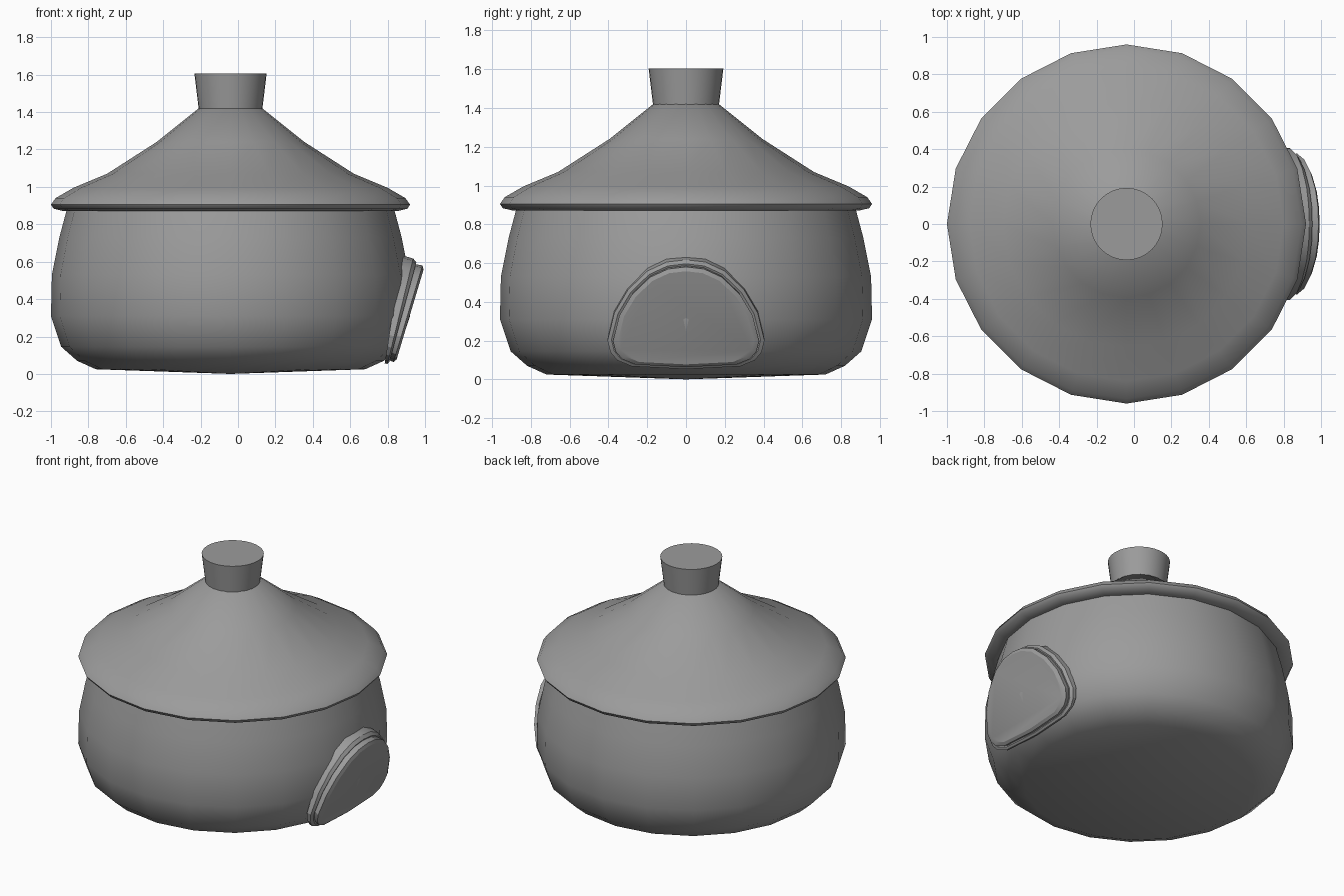
import bpy, bmesh, math
from mathutils import Vector

cube = bpy.data.objects.get("Cube")
if cube:
    bpy.data.objects.remove(cube, do_unlink=True)

grey = bpy.data.materials.new("plain_grey")
grey.use_nodes = True
colour = (0.33, 0.33, 0.33, 1)
grey.diffuse_color = colour
grey.node_tree.nodes["Principled BSDF"].inputs["Base Color"].default_value = colour

CENTRE_X = -0.04


def loft(name, rings, smooth_angle):
    """Skin a list of closed rings; a ring of one point is a tip, other ends are capped."""
    bm = bmesh.new()
    loops = [[bm.verts.new(p) for p in ring] for ring in rings]
    for a, b in zip(loops, loops[1:]):
        n = max(len(a), len(b))
        for i in range(n):
            j = (i + 1) % n
            if len(a) == 1:
                bm.faces.new((a[0], b[j], b[i]))
            else:
                bm.faces.new((a[i], a[j], b[j], b[i]))
    for end in (loops[0], loops[-1]):
        if len(end) > 2:
            bm.faces.new(end)
    bmesh.ops.recalc_face_normals(bm, faces=bm.faces)
    mesh = bpy.data.meshes.new(name)
    bm.to_mesh(mesh)
    bm.free()
    mesh.materials.append(grey)
    obj = bpy.data.objects.new(name, mesh)
    bpy.context.collection.objects.link(obj)
    bpy.ops.object.select_all(action="DESELECT")
    obj.select_set(True)
    bpy.context.view_layer.objects.active = obj
    bpy.ops.object.shade_smooth_by_angle(angle=math.radians(smooth_angle))
    return obj


def turned(name, profile, sides, smooth_angle):
    """Round part from (radius, height) pairs."""
    rings = []
    for r, z in profile:
        count = sides if r else 1
        rings.append([(CENTRE_X + r * math.cos(math.tau * i / count),
                       r * math.sin(math.tau * i / count), z) for i in range(count)])
    return loft(name, rings, smooth_angle)


# Rounded pot-shaped wall with a shallow underside
turned("round_wall", [(0, 0), (0.72, 0.025), (0.82, 0.07), (0.905, 0.145), (0.96, 0.31),
                      (0.955, 0.53), (0.915, 0.73), (0.875, 0.88)], 20, 50)

# Flared roof with a rolled lip
turned("roof", [(0.86, 0.87), (0.89, 0.87), (0.945, 0.883), (0.96, 0.905), (0.935, 0.94),
                (0.84, 0.995), (0.66, 1.07), (0.395, 1.24), (0.17, 1.42)], 20, 60)

# Chimney, widening upwards
turned("chimney", [(0.17, 1.415), (0.193, 1.605)], 32, 40)

# Arched door on a leaning plane: half outline as (side, height along the plane)
half = [(0.28, 0.295), (0.355, 0.327), (0.39, 0.37), (0.405, 0.432), (0.37, 0.578),
        (0.30, 0.70), (0.20, 0.80), (0.10, 0.848)]
outline = [(0, 0.28)] + half + [(0, 0.86)] + [(-s, h) for s, h in reversed(half)]
lean = math.radians(16.7)
out = Vector((math.cos(lean), 0, -math.sin(lean)))
up = Vector((math.sin(lean), 0, math.cos(lean)))
MID = 0.558

# Each step: outline scale, distance outwards, extra depth gained towards the top
steps = [(1, 0.735, 0.08), (1, 0.75, 0.03), (0.95, 0.757, 0.015), (0.915, 0.75, 0.01),
         (0.93, 0.778, 0), (0.865, 0.79, 0)]
rings = []
for scale, depth, slope in steps:
    ring = []
    for s, h in outline:
        v = MID + (h - MID) * scale
        ring.append(out * (depth - slope * (h - 0.28) / 0.58) + up * v + Vector((0, s * scale, 0)))
    rings.append(ring)
loft("arched_door", rings, 25)
